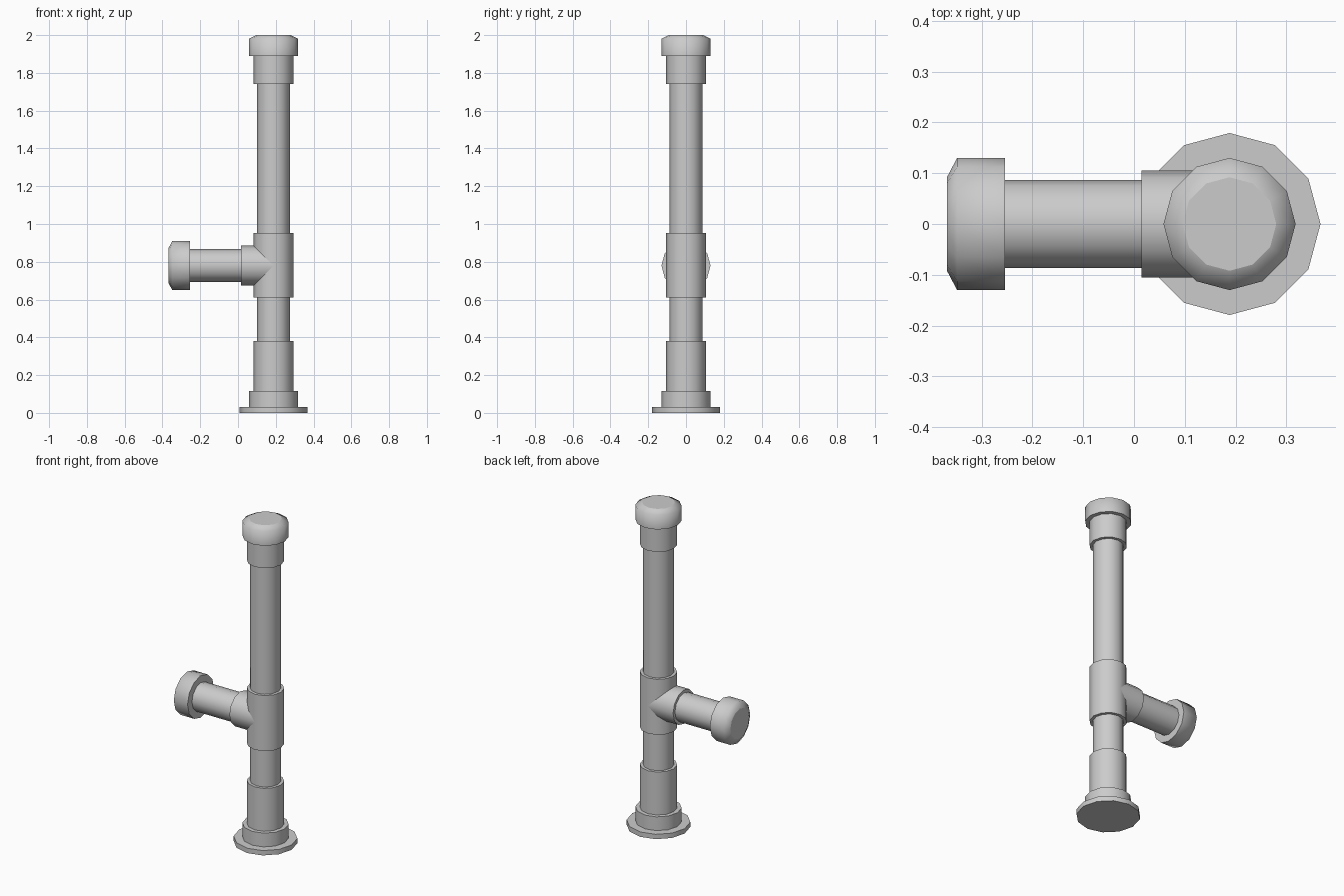
import bpy
import bmesh
import math
from mathutils import Matrix, Vector

cube = bpy.data.objects.get("Cube")
if cube:
    bpy.data.objects.remove(cube, do_unlink=True)

SIDES = 12
AXIS_X = 0.188      # upright pipe centre
BRANCH_Z = 0.78     # branch pipe centre height
PIPE, SOCKET, CAP, CAP_END, FLANGE = 0.087, 0.105, 0.13, 0.092, 0.179

grey = bpy.data.materials.new("plastic grey")
grey.use_nodes = True
colour = (0.6, 0.6, 0.6, 1)
grey.diffuse_color = colour
grey.node_tree.nodes["Principled BSDF"].inputs["Base Color"].default_value = colour

UPRIGHT = Matrix.Translation((AXIS_X, 0, 0))
# Branch parts are turned so that their length runs towards -x
BRANCH = Matrix.Translation((AXIS_X, 0, BRANCH_Z)) @ Matrix.Rotation(-math.pi / 2, 4, 'Y')


def turned(name, profile, frame):
    """Closed solid turned from (radius, distance along axis) points."""
    bm = bmesh.new()
    rings = []
    for radius, along in profile:
        ring = []
        for i in range(SIDES):
            a = 2 * math.pi * i / SIDES
            ring.append(bm.verts.new(frame @ Vector((radius * math.cos(a), radius * math.sin(a), along))))
        rings.append(ring)
    for low, high in zip(rings, rings[1:]):
        for i in range(SIDES):
            j = (i + 1) % SIDES
            bm.faces.new((low[i], low[j], high[j], high[i])).smooth = True
    # End discs stay flat
    bm.faces.new(rings[0][::-1])
    bm.faces.new(rings[-1])
    # Keep the steps and chamfers crisp
    for edge in bm.edges:
        edge.smooth = edge.calc_face_angle(0) < math.radians(40)
    mesh = bpy.data.meshes.new(name)
    bm.to_mesh(mesh)
    bm.free()
    mesh.materials.append(grey)
    obj = bpy.data.objects.new(name, mesh)
    bpy.context.collection.objects.link(obj)
    return obj


def tube(name, radius, start, end, frame):
    return turned(name, [(radius, start), (radius, end)], frame)


def end_cap(name, start, end, frame):
    return turned(name, [(CAP, start), (CAP, end - 0.02), (CAP_END, end)], frame)


# Foot
tube("base_flange", FLANGE, 0, 0.03, UPRIGHT)
tube("base_collar", CAP, 0.03, 0.115, UPRIGHT)
tube("base_socket", SOCKET, 0.115, 0.38, UPRIGHT)

# Upright pipe with its tee and top
tube("upright_pipe", PIPE, 0.37, 1.75, UPRIGHT)
tube("tee_sleeve", SOCKET, 0.61, 0.953, UPRIGHT)
tube("top_socket", SOCKET, 1.74, 1.89, UPRIGHT)
end_cap("top_cap", 1.89, 2.0, UPRIGHT)

# Side branch
tube("tee_branch_sleeve", SOCKET, 0, 0.173, BRANCH)
tube("branch_pipe", PIPE, 0.16, 0.45, BRANCH)
end_cap("branch_cap", 0.442, 0.556, BRANCH)
